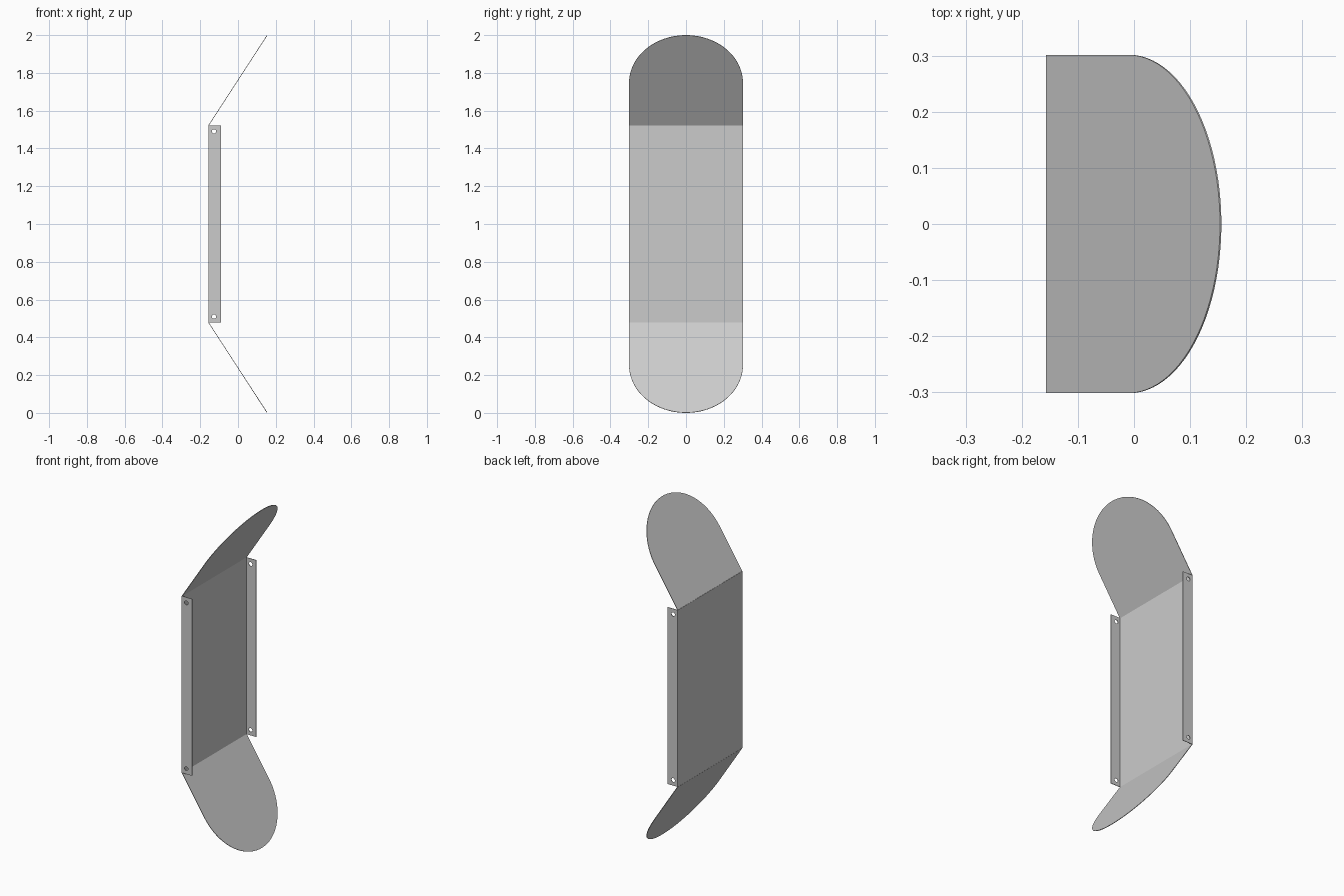
import bpy
from math import sin, cos, pi
from mathutils import Vector, Matrix

if "Cube" in bpy.data.objects:
    bpy.data.objects.remove(bpy.data.objects["Cube"])

T = 0.003                 # sheet thickness
W = 0.3015                # half width
BACK, TIP = -0.1555, 0.1545
HALF = 0.5225             # half height of the back panel
MID = 1.0


def circle(cu, cv, r, n=24):
    return [(cu + r * cos(2 * pi * i / n), cv + r * sin(2 * pi * i / n)) for i in range(n)]


def rect(u0, u1, v0, v1):
    return [(u0, v0), (u1, v0), (u1, v1), (u0, v1)]


def plate(name, loops, origin, u, v):
    """Flat sheet with optional holes; loops are drawn in the u, v plane."""
    cu = bpy.data.curves.new(name + "_outline", 'CURVE')
    cu.dimensions = '2D'
    cu.fill_mode = 'BOTH'
    cu.extrude = T / 2
    for pts in loops:
        s = cu.splines.new('POLY')
        s.points.add(len(pts) - 1)
        for p, (a, b) in zip(s.points, pts):
            p.co = (a, b, 0, 1)
        s.use_cyclic_u = True
    tmp = bpy.data.objects.new(name + "_outline", cu)
    bpy.context.collection.objects.link(tmp)
    mesh = bpy.data.meshes.new_from_object(tmp.evaluated_get(bpy.context.evaluated_depsgraph_get()))
    bpy.data.objects.remove(tmp)
    u, v = Vector(u).normalized(), Vector(v).normalized()
    m = Matrix((u, v, u.cross(v))).transposed().to_4x4()
    m.translation = Vector(origin)
    mesh.transform(m)
    for f in mesh.polygons:
        f.use_smooth = False
    ob = bpy.data.objects.new(name, mesh)
    bpy.context.collection.objects.link(ob)
    return ob


# back panel
plate("back_panel", [rect(-W, W, -HALF, HALF)], (BACK, 0, MID), (0, 1, 0), (0, 0, 1))

# side flanges with a screw hole at each end
for name, s in (("front_flange", -1), ("rear_flange", 1)):
    loops = [rect(BACK - T / 2, -0.09, -HALF, HALF)]
    loops += [circle(-0.127, z, 0.0115) for z in (-0.49, 0.49)]
    plate(name, loops, (0, s * (W - T / 2), MID), (1, 0, 0), (0, 0, 1))

# slanted flaps with round ends
for name, s in (("lower_flap", -1), ("upper_flap", 1)):
    d = Vector((TIP - BACK, 0, s * (0.9992 - HALF)))
    start = d.length - W
    outline = [(-W, 0), (W, 0)]
    outline += [(W * cos(pi * i / 48), start + W * sin(pi * i / 48)) for i in range(49)]
    plate(name, [outline], (BACK, 0, MID + s * HALF), (0, 1, 0), d)
